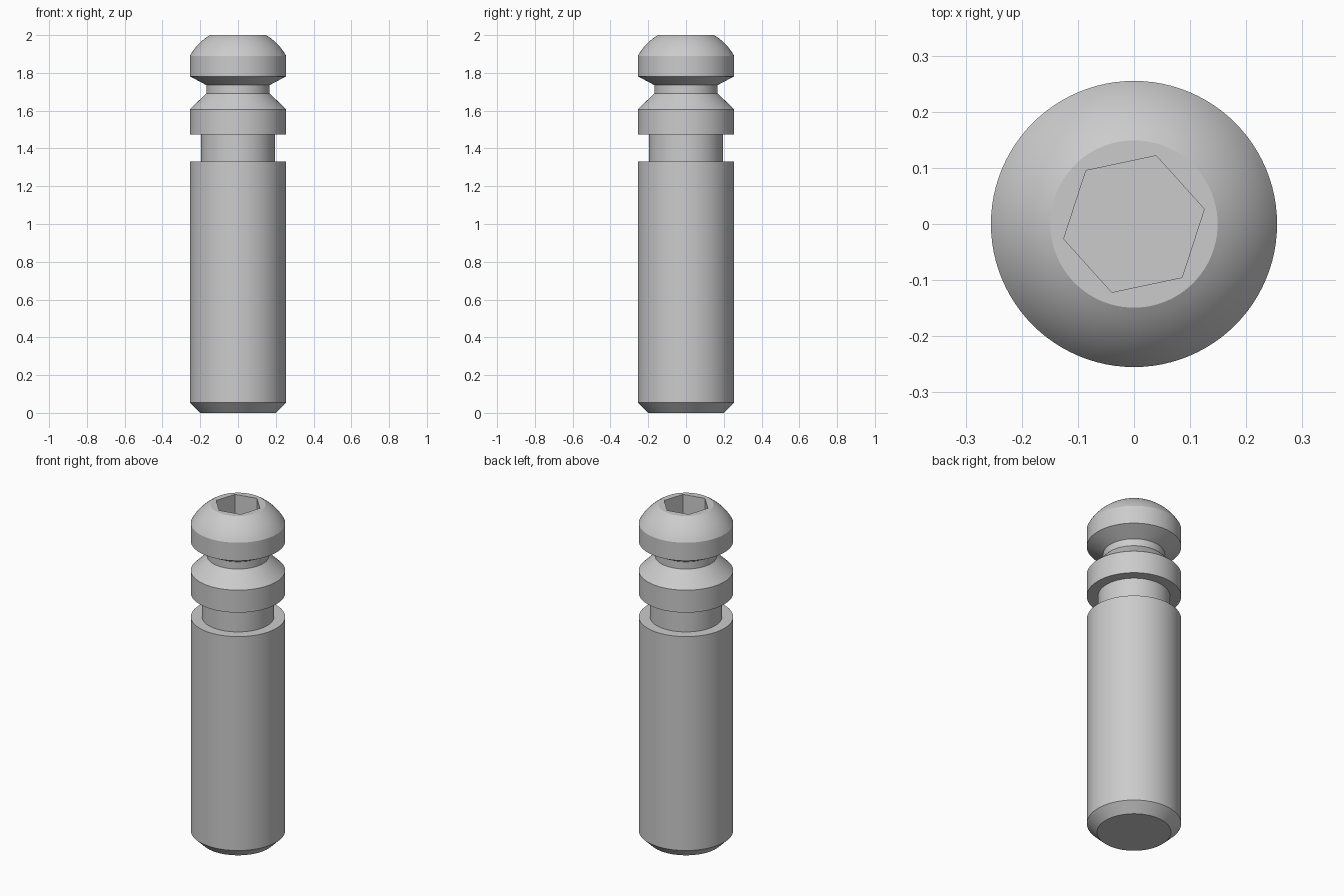
import bpy
import bmesh
from math import cos, sin, pi, radians, sqrt, asin
from mathutils import Matrix

cube = bpy.data.objects.get("Cube")
if cube:
    bpy.data.objects.remove(cube, do_unlink=True)

SIDES = 96
R = 0.255           # outer radius of the pin
TOP_R = 0.149       # flat ring on the head
DOME_Z = 1.89       # where the dome starts
SOCKET_R = 0.128
SOCKET_DEPTH = 0.2

steel = bpy.data.materials.new("grey steel")
steel.use_nodes = True
grey = (0.6, 0.6, 0.6, 1)
steel.diffuse_color = grey
steel.node_tree.nodes["Principled BSDF"].inputs["Base Color"].default_value = grey


def add_object(name, bm):
    bmesh.ops.recalc_face_normals(bm, faces=bm.faces)
    mesh = bpy.data.meshes.new(name)
    bm.to_mesh(mesh)
    bm.free()
    mesh.materials.append(steel)
    obj = bpy.data.objects.new(name, mesh)
    bpy.context.collection.objects.link(obj)
    return obj


def lathe(name, profile):
    """Turn a (radius, z) profile into a closed solid."""
    bm = bmesh.new()
    rings = []
    for r, z in profile:
        rings.append([bm.verts.new((r * cos(2 * pi * i / SIDES),
                                    r * sin(2 * pi * i / SIDES), z))
                      for i in range(SIDES)])
    for a, b in zip(rings, rings[1:]):
        for i in range(SIDES):
            j = (i + 1) % SIDES
            bm.faces.new((a[i], a[j], b[j], b[i]))
    bm.faces.new(rings[0])
    bm.faces.new(rings[-1])
    return add_object(name, bm)


def dome_arc(steps):
    """Spherical cap points from the head's rim to its flat top."""
    rise = 2 - DOME_Z
    centre = DOME_Z + (rise * rise + TOP_R ** 2 - R ** 2) / (2 * rise)
    radius = sqrt(R ** 2 + (DOME_Z - centre) ** 2)
    start = asin((DOME_Z - centre) / radius)
    end = asin((2 - centre) / radius)
    angles = [start + (end - start) * i / steps for i in range(steps + 1)]
    return [(radius * cos(a), centre + radius * sin(a)) for a in angles]


# Turned body: chamfered shank, square groove, collar, V-shaped neck, head
profile = [(0.2, 0), (R, 0.054), (R, 1.33),
           (0.195, 1.33), (0.195, 1.473), (R, 1.473),
           (R, 1.607), (0.167, 1.692), (0.167, 1.735),
           (R, 1.782)] + dome_arc(10)
pin = lathe("grooved_pin", profile)

# Hexagonal key socket in the head
bm = bmesh.new()
bmesh.ops.create_cone(bm, cap_ends=True, segments=6, radius1=SOCKET_R,
                      radius2=SOCKET_R, depth=2 * SOCKET_DEPTH)
first = next(iter(bm.verts)).co
turn = radians(12) - first.to_2d().angle_signed((1, 0))
bmesh.ops.rotate(bm, verts=bm.verts, matrix=Matrix.Rotation(turn, 3, "Z"))
bmesh.ops.translate(bm, verts=bm.verts, vec=(0, 0, 2))
cutter = add_object("socket_cutter", bm)
cutter.hide_render = True

cut = pin.modifiers.new("key socket", "BOOLEAN")
cut.operation = "DIFFERENCE"
cut.solver = "EXACT"
cut.object = cutter

bpy.ops.object.select_all(action="DESELECT")
pin.select_set(True)
bpy.context.view_layer.objects.active = pin
bpy.ops.object.modifier_apply(modifier=cut.name)
bpy.data.objects.remove(cutter, do_unlink=True)
bpy.ops.object.shade_smooth_by_angle(angle=radians(22))
